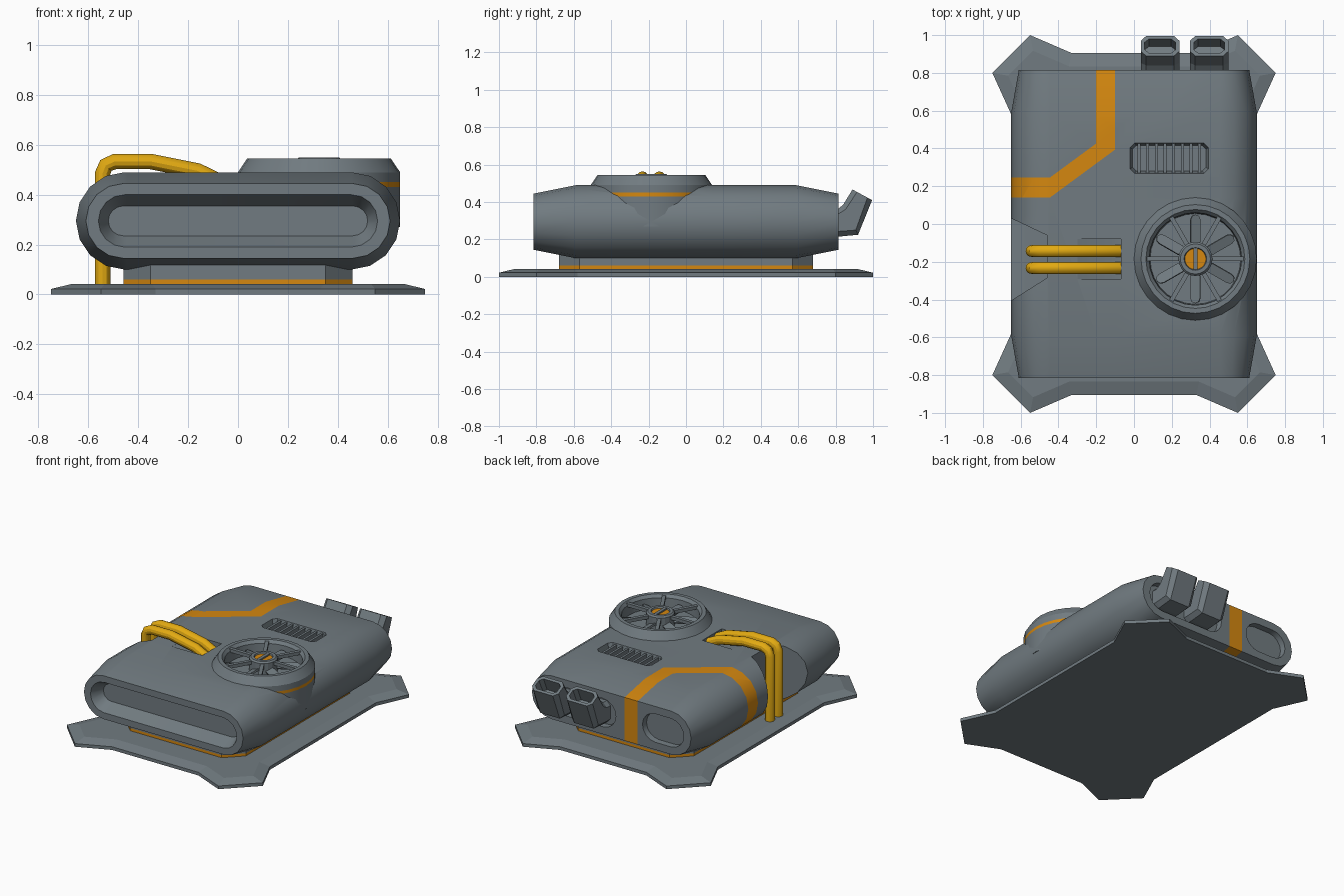
import bpy, bmesh, math
from mathutils import Vector, Matrix

if "Cube" in bpy.data.objects:
    bpy.data.objects.remove(bpy.data.objects["Cube"])


def material(name, rgb):
    m = bpy.data.materials.new(name)
    m.diffuse_color = (*rgb, 1)
    m.use_nodes = True
    m.node_tree.nodes["Principled BSDF"].inputs["Base Color"].default_value = m.diffuse_color
    return m


GREY = material("steel grey", (0.165, 0.198, 0.218))
ORANGE = material("stripe orange", (0.66, 0.245, 0.005))
YELLOW = material("pipe yellow", (0.76, 0.40, 0.006))


# 2D outlines
def stadium(cx, hw, hh, n=8):
    pts = []
    for side in (1, -1):
        for i in range(n + 1):
            a = math.pi * i / n - math.pi / 2
            pts.append((cx + side * (hw - hh + hh * math.cos(a)), side * hh * math.sin(a)))
    return pts


def chamfered(hw, hd, c, cx=0, cy=0):
    q = [(hw, -hd + c), (hw, hd - c), (hw - c, hd), (-hw + c, hd),
         (-hw, hd - c), (-hw, -hd + c), (-hw + c, -hd), (hw - c, -hd)]
    return [(cx + x, cy + y) for x, y in q]


def circle(r, cx=0, cy=0, n=28):
    return [(cx + r * math.cos(2 * math.pi * i / n), cy + r * math.sin(2 * math.pi * i / n)) for i in range(n)]


def rect(x0, x1, y0, y1):
    return [(x0, y0), (x1, y0), (x1, y1), (x0, y1)]


# Outlines placed in 3D
def flat(pts, z):
    return [Vector((x, y, z)) for x, y in pts]


def upright(pts, y, zc=0.295):
    return [Vector((x, y, zc + z)) for x, z in pts]


def loft_bm(rings):
    bm = bmesh.new()
    vs = [[bm.verts.new(p) for p in r] for r in rings]
    for a, b in zip(vs, vs[1:]):
        for i in range(len(a)):
            j = (i + 1) % len(a)
            bm.faces.new((a[i], a[j], b[j], b[i]))
    bm.faces.new(vs[0])
    bm.faces.new(vs[-1])
    bmesh.ops.recalc_face_normals(bm, faces=bm.faces)
    return bm


def finish(bm, name, mats=(GREY,), rule=None):
    me = bpy.data.meshes.new(name)
    if rule:
        for f in bm.faces:
            f.material_index = int(rule(f.calc_center_median()))
    bm.to_mesh(me)
    bm.free()
    for m in mats:
        me.materials.append(m)
    ob = bpy.data.objects.new(name, me)
    bpy.context.collection.objects.link(ob)
    return ob


def loft(name, rings, mats=(GREY,), rule=None):
    return finish(loft_bm(rings), name, mats, rule)


def activate(ob):
    bpy.ops.object.select_all(action='DESELECT')
    ob.select_set(True)
    bpy.context.view_layer.objects.active = ob


def smooth(ob):
    activate(ob)
    bpy.ops.object.shade_smooth_by_angle(angle=math.radians(30))


# Base plate with splayed corner feet and a sloped rim
quarter = [(0.65, 0.58), (0.75, 0.80), (0.55, 1.0), (0.33, 0.905)]
outline = quarter + [(-x, y) for x, y in reversed(quarter)]
outline += [(-x, -y) for x, y in outline]
bm = loft_bm([flat(outline, 0), flat(outline, 0.022)])
top = [f for f in bm.faces if f.normal.z > 0.9]
bmesh.ops.inset_region(bm, faces=top, thickness=0.07, depth=0, use_even_offset=True)
for v in top[0].verts:
    v.co.z = 0.042
finish(bm, "base_plate")

# Riser with an orange lower band
riser = chamfered(0.46, 0.68, 0.11)
loft("riser", [flat(riser, z) for z in (0.035, 0.06, 0.14)], (GREY, ORANGE),
     lambda c: c.z < 0.06)

# Main body: tapered stadium with a recessed front
bm = loft_bm([upright(stadium(0, w, h), y) for y, w, h in (
    (-0.73, 0.52, 0.06), (-0.815, 0.56, 0.105), (-0.815, 0.61, 0.15), (-0.59, 0.65, 0.195),
    (0.59, 0.65, 0.195), (0.815, 0.61, 0.15))])

# Painted stripe: cut along its edges, then colour the faces inside it
SLOPE = 0.736
cuts = [((-0.2, 0, 0), (1, 0, 0)), ((-0.1, 0, 0), (1, 0, 0)), ((-0.445, 0, 0), (1, 0, 0))]
for y in (0.14, 0.246):
    cuts += [((0, y, 0), (0, 1, 0)), ((-0.445, y, 0), (-SLOPE, 1, 0))]
for co, no in cuts:
    geom = bm.verts[:] + bm.edges[:] + bm.faces[:]
    bmesh.ops.bisect_plane(bm, geom=geom, plane_co=co, plane_no=no)


def in_stripe(c):
    lo = 0.14 + SLOPE * max(0, c.x + 0.445)
    return c.x < -0.1 and c.y > lo and (c.x > -0.2 or c.y < lo + 0.106)


body = finish(bm, "body", (GREY, ORANGE), in_stripe)

# Cutters: back recesses, side notch, pipe slot, vent, fan well
FX, FY = 0.325, -0.185
notch = [(-0.75, 0.077), (-0.46, -0.06), (-0.46, -0.285), (-0.75, -0.468)]
VX, VY = 0.187, 0.348
slot = [[Vector((x, y, z)) for x, z in ((-0.30, 0.489), (-0.12, 0.435), (-0.07, 0.435), (-0.07, 0.6), (-0.30, 0.6))]
        for y in (-0.29, -0.08)]
cutters = [
    [upright(stadium(-0.395, 0.165, 0.105), 0.9), upright(stadium(-0.395, 0.155, 0.095), 0.775)],
    [upright(stadium(0.26, 0.30, 0.105), 0.9), upright(stadium(0.26, 0.29, 0.095), 0.775)],
    [flat(notch, 0), flat(notch, 0.7)],
    slot,
    [flat(chamfered(0.212, 0.085, 0.025, VX, VY), 0.51), flat(chamfered(0.195, 0.068, 0.02, VX, VY), 0.44)],
    [flat(circle(0.29, FX, FY), 0.42), flat(circle(0.29, FX, FY), 0.6)],
]
for rings in cutters:
    cutter = loft("cutter", rings)
    cutter.hide_render = True
    activate(body)
    mod = body.modifiers.new("cut", 'BOOLEAN')
    mod.operation, mod.solver, mod.object = 'DIFFERENCE', 'EXACT', cutter
    bpy.ops.object.modifier_apply(modifier=mod.name)
    bpy.data.objects.remove(cutter)
smooth(body)

# Vent slats
for i in range(8):
    x = VX + (i - 3.5) * 0.046
    loft("vent_slat", [flat(rect(x - 0.008, x + 0.008, VY - 0.08, VY + 0.08), z) for z in (0.435, 0.482)])

# Fan housing with an orange band
housing = loft("fan_housing", [flat(circle(r, FX, FY), z) for r, z in (
    (0.325, 0.27), (0.325, 0.43), (0.325, 0.45), (0.325, 0.49), (0.288, 0.545),
    (0.262, 0.545), (0.245, 0.525), (0.24, 0.455))], (GREY, ORANGE),
    lambda c: 0.43 < c.z < 0.45 and (c.xy - Vector((FX, FY))).length > 0.3)
smooth(housing)

# Fan guard spokes and blades
for i in range(6):
    for name, pts, z0, z1, a, tilt in (
            ("fan_spoke", rect(0.07, 0.255, -0.012, 0.012), 0.515, 0.538, 60 * i, 0),
            ("fan_blade", stadium(0.15, 0.085, 0.027, 4), 0.483, 0.495, 60 * i + 30, 20)):
        ob = loft(name, [flat(pts, z0 - 0.49), flat(pts, z1 - 0.49)])
        ob.data.transform(Matrix.Translation((FX, FY, 0.49)) @ Matrix.Rotation(math.radians(a), 4, 'Z')
                          @ Matrix.Rotation(math.radians(tilt), 4, 'X'))

# Fan hub with an orange badge split by a bar
loft("fan_hub", [flat(circle(r, FX, FY, 20), z) for r, z in (
    (0.09, 0.45), (0.09, 0.54), (0.08, 0.55), (0.06, 0.55), (0.056, 0.54))],
    (GREY, ORANGE), lambda c: c.z > 0.535 and (c.xy - Vector((FX, FY))).length < 0.02)
loft("fan_hub_bar", [flat(rect(FX - 0.011, FX + 0.011, FY - 0.057, FY + 0.057), z) for z in (0.535, 0.55)])

# Twin yellow pipes
path = [(-0.543, 0.03), (-0.543, 0.485), (-0.53, 0.517), (-0.495, 0.533),
        (-0.35, 0.533), (-0.16, 0.495), (-0.06, 0.445)]
for y in (-0.143, -0.233):
    cu = bpy.data.curves.new("pipe", 'CURVE')
    cu.dimensions = '3D'
    cu.bevel_depth, cu.bevel_resolution, cu.use_fill_caps = 0.031, 4, True
    sp = cu.splines.new('POLY')
    sp.points.add(len(path) - 1)
    for p, (x, z) in zip(sp.points, path):
        p.co = (x, y, z, 1)
    cu.materials.append(YELLOW)
    ob = bpy.data.objects.new("pipe", cu)
    bpy.context.collection.objects.link(ob)
    activate(ob)
    bpy.ops.object.convert(target='MESH')
    smooth(bpy.context.object)

# Upturned hollow exhausts: (lower, upper) edge points in y, z
sections = [((0.75, 0.215), (0.75, 0.365)), ((0.815, 0.215), (0.815, 0.365)),
            ((0.92, 0.225), (0.84, 0.385)), ((0.995, 0.41), (0.89, 0.467))]
for cx in (0.138, 0.398):
    rings = []
    for (y0, z0), (y1, z1) in sections:
        lo, hi = Vector((0, y0, z0)), Vector((0, y1, z1))
        mid, half = (lo + hi) / 2, (hi - lo) / 2
        h = half.length
        rings.append([mid + half * (v / h) + Vector((cx + u, 0, 0)) for u, v in chamfered(0.102, h, 0.028)])
    rim = rings[-1]
    mid = sum(rim, Vector()) / len(rim)
    inner = [mid + Vector(((p - mid).x * 0.8, (p - mid).y * 0.7, (p - mid).z * 0.7)) for p in rim]
    rings += [inner, [p + Vector((0, -0.04, -0.09)) for p in inner]]
    loft("exhaust", rings)
